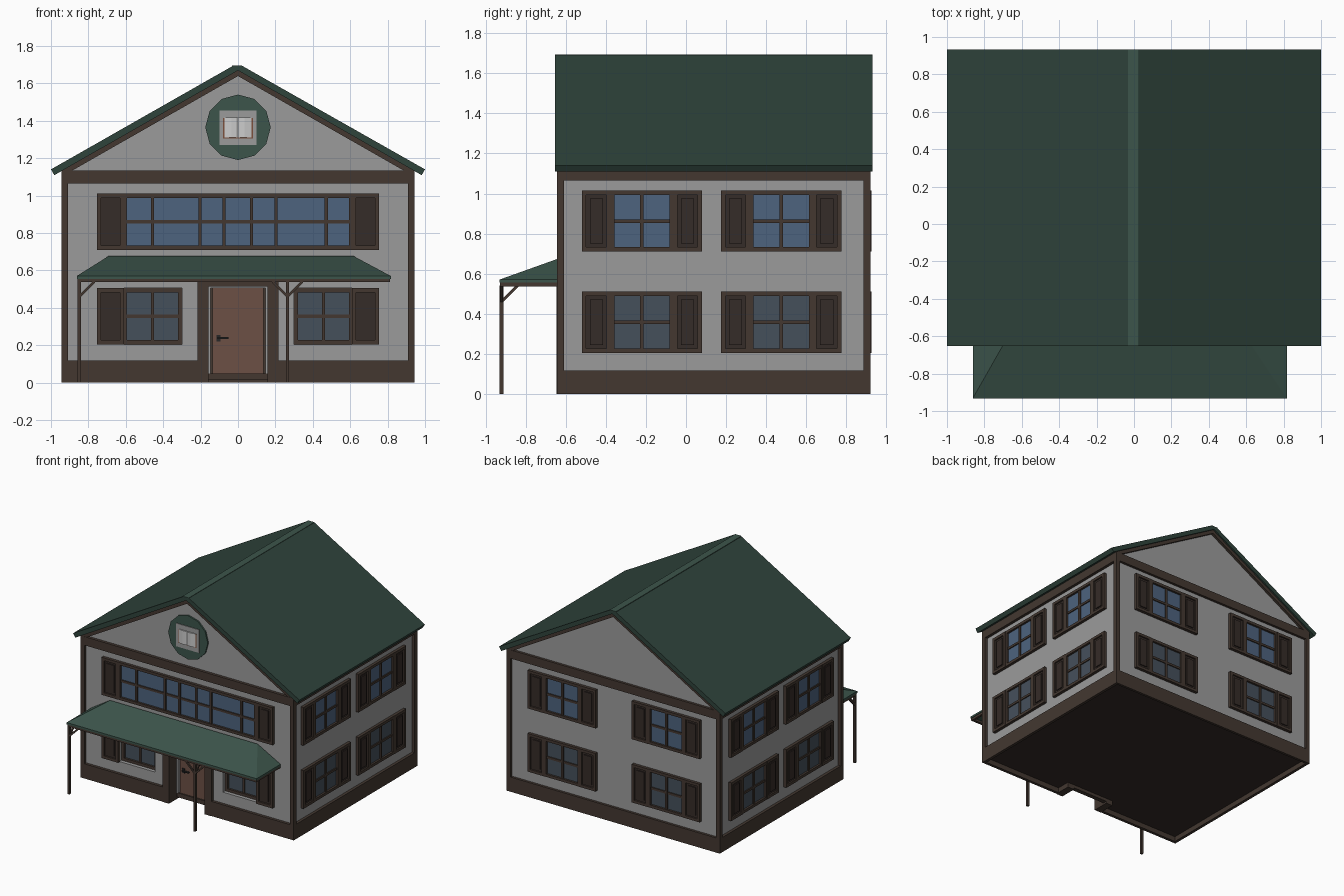
import bpy, bmesh, math
from mathutils import Matrix, Vector

if "Cube" in bpy.data.objects:
    bpy.data.objects.remove(bpy.data.objects["Cube"])


def mat(name, r, g, b):
    m = bpy.data.materials.new(name)
    m.diffuse_color = (r, g, b, 1)
    m.use_nodes = True
    m.node_tree.nodes["Principled BSDF"].inputs["Base Color"].default_value = m.diffuse_color
    return m


WALL = mat("wall_grey", .33, .33, .33)
TRIM = mat("trim_brown", .056, .039, .03)
DARK = mat("shutter_brown", .036, .025, .021)
GREEN = mat("roof_green", .028, .056, .044)
LIGHT = mat("canopy_green", .045, .09, .07)
SKY = mat("glass_upper", .075, .125, .21)
DIM = mat("glass_lower", .06, .08, .105)
DOOR = mat("door_brown", .15, .08, .06)
COVER = mat("cover_red", .2, .08, .045)
PAGE = mat("page_white", .7, .7, .7)
METAL = mat("handle_dark", .02, .02, .02)


def finish(name, bm, m, M=Matrix()):
    bmesh.ops.recalc_face_normals(bm, faces=bm.faces)
    bm.transform(M)
    me = bpy.data.meshes.new(name)
    bm.to_mesh(me)
    bm.free()
    ob = bpy.data.objects.new(name, me)
    if m:
        me.materials.append(m)
    bpy.context.collection.objects.link(ob)
    return ob


def boxes(name, items, m, M=Matrix()):
    """Boxes given as (x0, x1, y0, y1, z0, z1), joined in one object."""
    bm = bmesh.new()
    for x0, x1, y0, y1, z0, z1 in items:
        T = Matrix.Translation(((x0 + x1) / 2, (y0 + y1) / 2, (z0 + z1) / 2))
        S = Matrix.Diagonal((x1 - x0, y1 - y0, z1 - z0, 1))
        bmesh.ops.create_cube(bm, size=1, matrix=T @ S)
    return finish(name, bm, m, M)


def prism(name, pts, y0, y1, m, M=Matrix()):
    """Profile in x-z, extruded along y."""
    bm = bmesh.new()
    f = bm.faces.new([bm.verts.new((x, y0, z)) for x, z in pts])
    ext = bmesh.ops.extrude_face_region(bm, geom=[f])["geom"]
    vs = [v for v in ext if isinstance(v, bmesh.types.BMVert)]
    bmesh.ops.translate(bm, verts=vs, vec=(0, y1 - y0, 0))
    return finish(name, bm, m, M)


def bars(name, pairs, t, m):
    """Square sticks between pairs of points."""
    bm = bmesh.new()
    for p, q in pairs:
        p, q = Vector(p), Vector(q)
        R = (q - p).to_track_quat('Z', 'Y').to_matrix().to_4x4()
        S = Matrix.Diagonal((t, t, (q - p).length, 1))
        bmesh.ops.create_cube(bm, size=1, matrix=Matrix.Translation((p + q) / 2) @ R @ S)
    return finish(name, bm, m)


def mirrored(half):
    return half + [(-x, z) for x, z in reversed(half) if abs(x) > 1e-6]


def under(x):
    return 1.669 - .57 * x


# Openings cut for the door and the recessed ground floor front windows
door_cut = boxes("door_cutter", [(-.16, .16, -.8, -.51, -.1, .525)], None)
niche_cut = boxes("niche_cutter", [(s * .4575 - .1575, s * .4575 + .1575, -.8, -.57, .205, .505)
                                   for s in (-1, 1)], None)
for c in (door_cut, niche_cut):
    c.hide_render = True
    c.hide_viewport = True
    c.display_type = 'WIRE'

# Walls with gables, and the hollow base plinth around a raised floor
walls = prism("walls", [(-.92, .06), (.92, .06), (.92, under(.92)), (0, under(0)), (-.92, under(.92))],
              -.62, .90, WALL)
for ob, cutters in ((walls, (door_cut, niche_cut)),):
    for c in cutters:
        b = ob.modifiers.new("cut", 'BOOLEAN')
        b.operation, b.object, b.solver = 'DIFFERENCE', c, 'EXACT'
boxes("base_plinth", [(-.943, -.16, -.643, -.62, 0, .117), (.16, .943, -.643, -.62, 0, .117),
                      (-.943, -.92, -.62, .90, 0, .117), (.92, .943, -.62, .90, 0, .117),
                      (-.943, .943, .90, .92, 0, .117)], TRIM)
boxes("floor", [(-.92, .92, -.51, .90, .04, .07), (-.92, -.16, -.62, -.51, .04, .07),
                (.16, .92, -.62, -.51, .04, .07)], DARK)

# Corner posts, eave beam and gable rakes
boxes("corner_posts", [(min(s * .908, s * .943), max(s * .908, s * .943), y, y + .035, .1, 1.08)
                       for s in (-1, 1) for y in (-.643, .885)], TRIM)
boxes("eave_beam", [(-.943, .943, -.643, .92, 1.065, 1.133)], TRIM)
rake = [(-.943, under(.943)), (0, under(0)), (.943, under(.943)), (.885, under(.885) - .03),
        (0, under(0) - .03), (-.885, under(.885) - .03)]
prism("front_rake", rake, -.643, -.61, TRIM)
prism("back_rake", rake, .89, .92, TRIM)

# Roof slab with a flat, paler ridge cap
prism("roof", [(-1, 1.14), (-.03, 1.692), (.025, 1.692), (1, 1.14), (.982, under(.982)),
               (0, under(0)), (-.982, under(.982))], -.653, .932, GREEN)
boxes("ridge_cap", [(-.033, .022, -.653, .932, 1.688, 1.695)], LIGHT)


def window(name, M, x0, x1, mull, z0, z1, left, right, glass, recess=0):
    t, w = .022, .145
    r, zm = recess, (z0 + z1) / 2
    # frame and glazing bars
    parts = [(x0, x1, r - .022, r, z, z + t) for z in (z0, z1 - t)]
    parts += [(x, x + t, r - .022, r, z0 + t, z1 - t) for x in (x0, x1 - t)]
    parts += [(x - .009, x + .009, r - .016, r, z0 + t, z1 - t) for x in mull]
    parts.append((x0 + t, x1 - t, r - .014, r, zm - .009, zm + .009))
    boxes(name + "_frame", parts, TRIM, M)
    boxes(name + "_glass", [(x0 + t, x1 - t, r - .006, r + .01, z0 + t, z1 - t)], glass, M)
    # shutters: border, sunk field, raised panel
    rims, panels = [], []
    for on, a in ((left, x0 - w + .005), (right, x1 - .005)):
        if on:
            b = a + w
            rims += [(a, b, -.024, 0, z, z + t) for z in (z0, z1 - t)]
            rims += [(x, x + t, -.024, 0, z0 + t, z1 - t) for x in (a, b - t)]
            panels += [(a + t, b - t, -.012, 0, z0 + t, z1 - t),
                       (a + .04, b - .04, -.02, 0, z0 + .04, z1 - .04)]
    boxes(name + "_shutter_rims", rims, TRIM, M)
    boxes(name + "_shutter_panels", panels, DARK, M)


def side(angle, dist):
    return Matrix.Rotation(math.radians(angle), 4, 'Z') @ Matrix.Translation((0, -dist, 0))


# Windows: long front strip, recessed ground floor pair, two by two on the other sides
front = side(0, .62)
window("front_strip", front, -.615, .615, (-.457, -.203, -.075, .072, .203, .472), .71, 1.01, True, True, SKY)
window("front_lower_left", front, -.615, -.30, (-.457,), .205, .505, True, False, DIM, .05)
window("front_lower_right", front, .30, .615, (.457,), .205, .505, False, True, DIM, .05)
for label, M, centres in (("right", side(90, .92), (-.22, .475)),
                          ("back", side(180, .902), (-.452, .468)),
                          ("left", side(-90, .92), (.22, -.475))):
    for i, c in enumerate(centres):
        for floor, z, glass in (("lower", .205, DIM), ("upper", .71, SKY)):
            window(f"{label}_{floor}_{i + 1}", M, c - .16, c + .16, (c,), z, z + .305, True, True, glass)

# Entrance: surround, lining, door leaf, step and handle
boxes("door_surround", [(-.217, -.158, -.646, -.51, 0, .54), (.158, .217, -.646, -.51, 0, .54),
                        (-.158, .158, -.646, -.51, .515, .54)], TRIM)
boxes("door_lining", [(-.158, -.147, -.55, -.51, .05, .515), (.147, .158, -.55, -.51, .05, .515),
                      (-.147, .147, -.55, -.51, .505, .515)], WALL)
boxes("door_leaf", [(-.137, .137, -.535, -.51, .05, .505)], DOOR)
boxes("door_edge", [(-.147, .147, -.525, -.51, .05, .505)], TRIM)
boxes("door_step", [(-.158, .158, -.545, -.51, .015, .05)], TRIM)
boxes("door_handle", [(-.115, -.093, -.542, -.53, .22, .255), (-.11, -.05, -.555, -.542, .234, .243)], METAL)

# Porch canopy: hipped lean-to
bm = bmesh.new()
for x in (-.862, .817):
    for y in (-.932, -.63):
        for z in (.555, .57):
            bm.verts.new((x, y, z))
for x in (-.69, .615):
    bm.verts.new((x, -.63, .678))
bmesh.ops.convex_hull(bm, input=bm.verts[:])
bmesh.ops.dissolve_limit(bm, angle_limit=.01, verts=bm.verts[:], edges=bm.edges[:])
finish("canopy", bm, LIGHT)
boxes("canopy_beams", [(-.857, .812, -.928, -.908, .537, .556), (-.857, -.839, -.91, -.62, .537, .556),
                       (.794, .812, -.91, -.62, .537, .556)], TRIM)

# Two porch posts with diagonal braces
px = (-.848, .265)
boxes("porch_posts", [(x - .009, x + .009, -.93, -.912, 0, .54) for x in px], TRIM)
ends = [(px[0], .08, 0), (px[0], 0, .08), (px[1], -.08, 0), (px[1], .08, 0), (px[1], 0, .08)]
bars("porch_braces", [((x, -.921, .46), (x + dx, -.921 + dy, .54)) for x, dx, dy in ends], .013, TRIM)

# Gable medallion: twelve-sided disc, plaque and open book
disc = [(.175 * math.sin(i * math.pi / 6), 1.365 + .175 * math.cos(i * math.pi / 6)) for i in range(12)]
prism("medallion", disc, -.632, -.61, LIGHT)
boxes("plaque", [(-.1, .1, -.637, -.62, 1.27, 1.455)], WALL)
boxes("book_cover", [(-.08, .08, -.641, -.63, 1.305, 1.415)], COVER)
page = mirrored([(0, .003), (.012, .009), (.035, .011), (.073, .003), (.073, 0)])
prism("book_pages", page, -.052, .056, PAGE,
      Matrix.Translation((0, -.641, 1.362)) @ Matrix.Rotation(math.radians(90), 4, 'X'))
